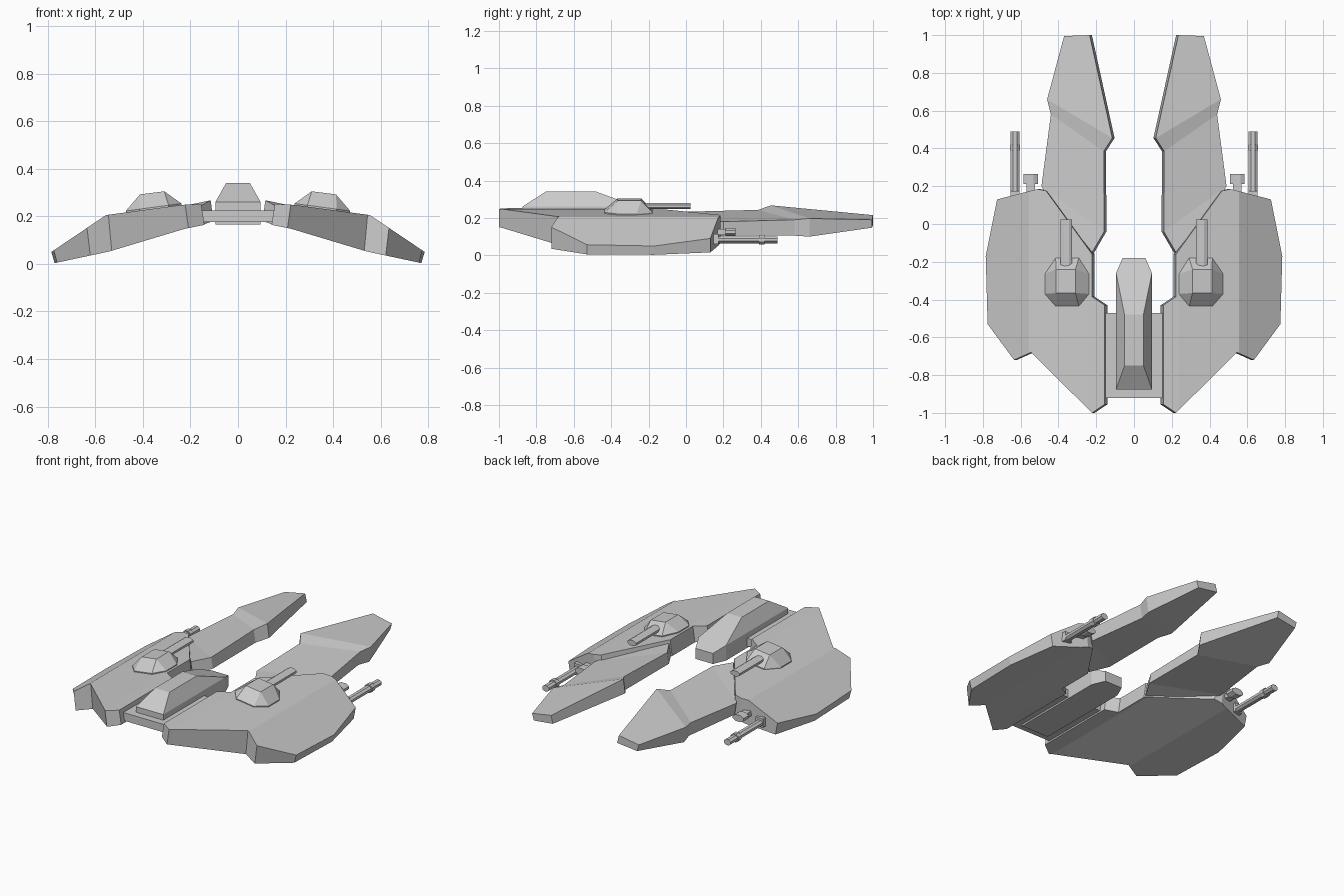
import bpy, bmesh, math
from mathutils import Vector, Matrix

if "Cube" in bpy.data.objects:
    bpy.data.objects.remove(bpy.data.objects["Cube"])


def finish(name, bm, mirror=True):
    bmesh.ops.recalc_face_normals(bm, faces=bm.faces)
    me = bpy.data.meshes.new(name)
    bm.to_mesh(me)
    bm.free()
    ob = bpy.data.objects.new(name, me)
    bpy.context.collection.objects.link(ob)
    if mirror:
        ob.modifiers.new("mirror", 'MIRROR').use_axis[0] = True
    return ob


def interp(table, x):
    x = min(max(x, table[0][0]), table[-1][0])
    for (x0, z0), (x1, z1) in zip(table, table[1:]):
        if x <= x1:
            return z0 + (z1 - z0) * (x - x0) / (x1 - x0)


def hull(name, pts, mirror=True):
    bm = bmesh.new()
    for p in pts:
        bm.verts.new(p)
    bmesh.ops.convex_hull(bm, input=bm.verts)
    bmesh.ops.dissolve_limit(bm, angle_limit=math.radians(3), verts=bm.verts, edges=bm.edges)
    return finish(name, bm, mirror)


def box(name, x, y, z, mirror=True):
    return hull(name, [(a, b, c) for a in x for b in y for c in z], mirror)


def barrel(name, x, z, y0, y1, w, h, sides=8):
    bm = bmesh.new()
    bmesh.ops.create_cone(bm, cap_ends=True, segments=sides, radius1=0.5, radius2=0.5, depth=1)
    turn = Matrix.Rotation(math.pi / 2, 4, 'X') @ Matrix.Rotation(math.pi / sides, 4, 'Z')
    size = Matrix.Diagonal((w, y1 - y0, h, 1))
    bmesh.ops.transform(bm, verts=bm.verts,
                        matrix=Matrix.Translation((x, (y0 + y1) / 2, z)) @ size @ turn)
    return finish(name, bm)


# Drooping side hull: outline cut along its fold lines, thickened, then bent
TOP = [(0.15, 0.252), (0.235, 0.248), (0.555, 0.205), (0.785, 0.05)]
BOTTOM = [(0.15, 0.165), (0.235, 0.148), (0.555, 0.052), (0.785, 0.003)]
outline = [(0.222, -1.0), (0.155, -0.955), (0.155, -0.43), (0.222, -0.385), (0.222, -0.16),
           (0.465, 0.175), (0.51, 0.185), (0.725, 0.13), (0.785, -0.17), (0.775, -0.53),
           (0.635, -0.72), (0.545, -0.68)]
bm = bmesh.new()
bm.faces.new([bm.verts.new((x, y, 0)) for x, y in outline])
for cut in (0.235, 0.555):
    bmesh.ops.bisect_plane(bm, geom=bm.verts[:] + bm.edges[:] + bm.faces[:],
                           plane_co=(cut, 0, 0), plane_no=(1, 0, 0))
low = bm.verts[:]
ext = bmesh.ops.extrude_face_region(bm, geom=bm.faces[:], use_keep_orig=True)
for v in ext["geom"]:
    if isinstance(v, bmesh.types.BMVert):
        v.co.z = interp(TOP, v.co.x)
for v in low:
    v.co.z = interp(BOTTOM, v.co.x)
    v.co.x -= 0.014
finish("side_hull", bm)

# Forward prong: inner and outer edge stations, each (x, y, top z, bottom z)
stations = [((0.222, -0.15, 0.23, 0.155), (0.465, 0.16, 0.185, 0.10)),
            ((0.158, -0.04, 0.232, 0.165), (0.49, 0.20, 0.18, 0.105)),
            ((0.16, 0.385, 0.243, 0.165), (0.44, 0.58, 0.19, 0.105)),
            ((0.115, 0.455, 0.267, 0.18), (0.46, 0.66, 0.197, 0.10)),
            ((0.235, 1.0, 0.215, 0.165), (0.37, 0.995, 0.19, 0.148))]
bm = bmesh.new()
rings = []
for a, b in stations:
    ring = [(a[0], a[1], a[2]), (b[0], b[1], b[2]),
            (b[0] - 0.012, b[1], b[3]), (a[0] - 0.012, a[1], a[3])]
    rings.append([bm.verts.new(p) for p in ring])
for r, s in zip(rings, rings[1:]):
    for i in range(4):
        j = (i + 1) % 4
        bm.faces.new((r[i], r[j], s[j], s[i]))
bm.faces.new(rings[0])
bm.faces.new(rings[-1])
finish("forward_prong", bm)

# Central pod with sloped roof, and the bridge joining the two hulls
pod = []
for s in (-1, 1):
    pod += [(s * 0.095, -0.875, 0.165), (s * 0.095, -0.875, 0.26),
            (s * 0.095, -0.26, 0.165), (s * 0.095, -0.26, 0.26),
            (s * 0.06, -0.18, 0.165), (s * 0.06, -0.18, 0.231),
            (s * 0.05, -0.75, 0.34), (s * 0.05, -0.48, 0.34)]
hull("central_pod", pod, False)
hull("bridge", [(s * x, y, z) for s in (-1, 1) for z in (0.175, 0.225)
                for x, y in ((0.17, -0.47), (0.17, -0.92), (0.08, -0.86))], False)

# Roof turret, tilted with the hull, and its barrel
base = [(0.238, -0.265), (0.238, -0.37), (0.292, -0.435), (0.415, -0.435),
        (0.472, -0.37), (0.472, -0.265), (0.415, -0.18), (0.292, -0.18)]
turret = [(x, y, interp(TOP, x) + h) for x, y in base for h in (-0.02, 0.006)]
turret += [(x, y, z) for x, z in ((0.31, 0.305), (0.412, 0.292)) for y in (-0.365, -0.24)]
hull("roof_turret", turret)
barrel("turret_barrel", 0.358, 0.263, -0.28, 0.025, 0.066, 0.036)

# Outer gun with muzzle collar, and the short gun beside it
barrel("outer_gun", 0.63, 0.083, 0.10, 0.49, 0.05, 0.04)
barrel("muzzle_collar", 0.63, 0.083, 0.39, 0.42, 0.058, 0.056)
box("gun_mount", (0.605, 0.655), (0.10, 0.175), (0.06, 0.115))
box("short_gun_stem", (0.525, 0.57), (0.14, 0.22), (0.11, 0.14))
barrel("short_gun_head", 0.547, 0.125, 0.212, 0.265, 0.082, 0.044)
